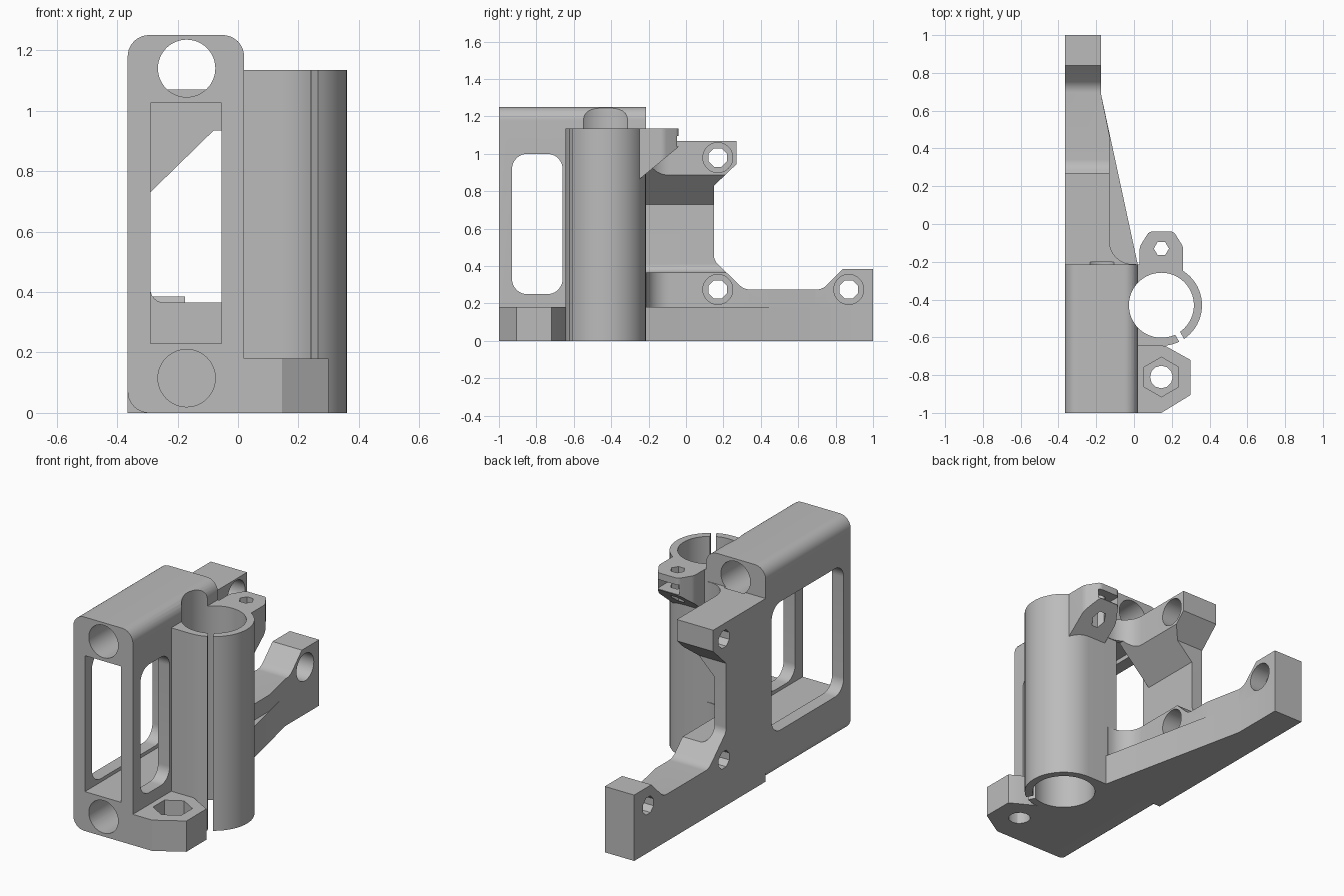
import bpy, bmesh, math
from mathutils import Vector

old = bpy.data.objects.get("Cube")
if old:
    bpy.data.objects.remove(old, do_unlink=True)

grey = bpy.data.materials.new("plain grey")
grey.use_nodes = True
COLOUR = (0.5, 0.5, 0.5, 1)
grey.diffuse_color = COLOUR
grey.node_tree.nodes["Principled BSDF"].inputs["Base Color"].default_value = COLOUR


def outline(*corners):
    """Corners are (u, v) or (u, v, radius); a radius rounds that corner."""
    result = []
    for i, corner in enumerate(corners):
        p = Vector(corner[:2])
        if len(corner) == 2:
            result.append(p)
            continue
        r = corner[2]
        a = (Vector(corners[i - 1][:2]) - p).normalized()
        b = (Vector(corners[(i + 1) % len(corners)][:2]) - p).normalized()
        half = a.angle(b) / 2
        centre = p + (a + b).normalized() * r / math.sin(half)
        start = p + a * r / math.tan(half) - centre
        end = p + b * r / math.tan(half) - centre
        result += [centre + start.lerp(end, k / 8).normalized() * r for k in range(9)]
    return result


def rect(u0, u1, v0, v1, r=0):
    pts = [(u0, v0), (u1, v0), (u1, v1), (u0, v1)]
    return outline(*[p + (r,) if r else p for p in pts])


def ring(u, v, r, sides=64, turn=0.0):
    angles = [turn + math.tau * k / sides for k in range(sides)]
    return [Vector((u + r * math.cos(a), v + r * math.sin(a))) for a in angles]


PLACE = {"x": lambda u, v, w: (w, u, v),
         "y": lambda u, v, w: (u, w, v),
         "z": lambda u, v, w: (u, v, w)}


def prism(name, axis, points, low, high):
    """Extrude a flat outline along an axis."""
    bm = bmesh.new()
    ends = [[bm.verts.new(PLACE[axis](p[0], p[1], w)) for p in points] for w in (low, high)]
    bm.faces.new(ends[0])
    bm.faces.new(ends[1])
    n = len(points)
    for i in range(n):
        j = (i + 1) % n
        bm.faces.new((ends[0][i], ends[0][j], ends[1][j], ends[1][i]))
    bmesh.ops.recalc_face_normals(bm, faces=bm.faces)
    mesh = bpy.data.meshes.new(name)
    bm.to_mesh(mesh)
    bm.free()
    mesh.materials.append(grey)
    ob = bpy.data.objects.new(name, mesh)
    bpy.context.collection.objects.link(ob)
    return ob


def finish(ob, cuts=(), keep=()):
    """Cut the part, keep only what lies inside the keep shapes, then shade it."""
    tools = [(c, "DIFFERENCE") for c in cuts] + [(k, "INTERSECT") for k in keep]
    helpers = []
    for args, operation in tools:
        tool = prism("cutter", *args)
        tool.hide_render = True
        helpers.append(tool)
        mod = ob.modifiers.new("cut", "BOOLEAN")
        mod.object, mod.operation, mod.solver = tool, operation, "EXACT"
    bpy.context.view_layer.update()
    shaped = bpy.data.meshes.new_from_object(ob.evaluated_get(bpy.context.evaluated_depsgraph_get()))
    ob.modifiers.clear()
    ob.data = shaped
    for tool in helpers:
        bpy.data.objects.remove(tool, do_unlink=True)
    bpy.ops.object.select_all(action="DESELECT")
    ob.select_set(True)
    bpy.context.view_layer.objects.active = ob
    bpy.ops.object.shade_smooth_by_angle(angle=math.radians(30))


LEFT, RIGHT, FRONT, BACK = -0.365, 0.02, -1.0, -0.215
CX, CY = 0.145, -0.43
bore = ("z", ring(CX, CY, 0.172), -0.1, 1.4)
rod_holes = [("y", ring(-0.17, z, 0.095, 48), -1.1, -0.2) for z in (0.115, 1.14)]

# Hollow block with rod holes and side windows
block = prism("main_block", "y", outline((LEFT, 0, 0.07), (RIGHT, 0), (RIGHT, 1.25, 0.07),
                                         (LEFT, 1.25, 0.07)), FRONT, BACK)
finish(block, rod_holes + [
    bore,
    ("y", rect(-0.29, -0.055, 0.23, 1.025), -1.1, 0),
    ("x", rect(-0.935, -0.27, 0.25, 1.0, 0.08), -0.5, -0.2),
    ("x", rect(-0.93, -0.66, 0.25, 1.0, 0.08), -0.2, 0.2)])

# Screw holes with round counterbores in the rear arms
screws = []
for y, z in ((0.17, 0.98), (0.17, 0.275), (0.87, 0.275)):
    screws.append(("x", ring(y, z, 0.053, 8, math.pi / 8), -0.5, 0.2))
    screws.append(("x", ring(y, z, 0.08, 40), -0.28, 0.2))

# Tapered floor of the long arm
base = prism("arm_base", "z", outline((LEFT, BACK), (RIGHT, BACK), (-0.175, 0.69),
                                      (-0.175, 1), (LEFT, 1)), 0, 0.18)
finish(base, rod_holes[:1] + screws)

# Rear bracket: long lower arm, thin web and upper arm
bracket = prism("rear_bracket", "z", outline(
    (LEFT, -0.22), (0.01, -0.22), (0.01, -0.212), (-0.13, -0.212, 0.12), (-0.13, 0.47),
    (-0.175, 0.69), (-0.175, 1), (LEFT, 1)), 0.17, 1.07)
side = outline((-0.3, 0.1), (1.1, 0.1), (1.1, 0.385), (0.84, 0.385), (0.73, 0.275, 0.08),
               (0.31, 0.275, 0.08), (0.15, 0.43, 0.06), (0.15, 0.83), (0.27, 0.945),
               (0.27, 1.2), (-0.3, 1.2))
opening = outline((-0.29, 0.365, 0.045), (0.2, 0.365), (0.2, 0.935), (-0.08, 0.935), (-0.29, 0.73))
finish(bracket, rod_holes + screws + [("y", opening, -0.4, 0.5)], [("x", side, -0.6, 0.3)])

# Split clamp tube, merged into the block
R = 0.215
half_round = [(CX + R * math.cos(a), CY + R * math.sin(a))
              for a in [math.pi * (k / 32 - 0.5) for k in range(33)]]
tube = prism("clamp_tube", "z", half_round + [(-0.04, CY + R), (-0.04, CY - R)], 0, 1.135)
ang = math.radians(-60)
along = Vector((math.cos(ang), math.sin(ang)))
across = Vector((-along.y, along.x)) * 0.015
mid = Vector((CX, CY))
slit = [mid + along * d + across * s for d, s in ((0.1, -1), (0.26, -1), (0.26, 1), (0.1, 1))]
finish(tube, [bore, ("z", slit, -0.1, 1.4)])

# Clamp lug with screw hole and nut slot
lug = prism("clamp_lug", "z", outline((0.03, -0.3), (0.26, -0.3), (0.26, -0.12, 0.06),
                                      (0.21, -0.04, 0.03), (0.08, -0.04, 0.03),
                                      (0.03, -0.12, 0.06)), 0.8, 1.135)
taper = outline((-0.4, 0.74), (-0.03, 1.045), (-0.03, 1.2), (-0.4, 1.2))
finish(lug, [bore, ("z", ring(CX, -0.13, 0.04, 6), 0.7, 1.3),
             ("z", rect(0.075, 0.215, -0.2, 0.1), 1.04, 1.095)], [("x", taper, -0.1, 0.5)])

# Foot with hexagonal nut pocket
foot = prism("mounting_foot", "z", outline((0, FRONT), (CX, FRONT), (0.3, -0.905), (0.3, -0.72),
                                           (0.165, -0.645), (0, -0.645)), 0, 0.18)
finish(foot, [("z", ring(CX, -0.81, 0.06, 12), -0.1, 0.3),
              ("z", ring(CX, -0.81, 0.105, 6, math.pi / 6), 0.08, 0.3)])
